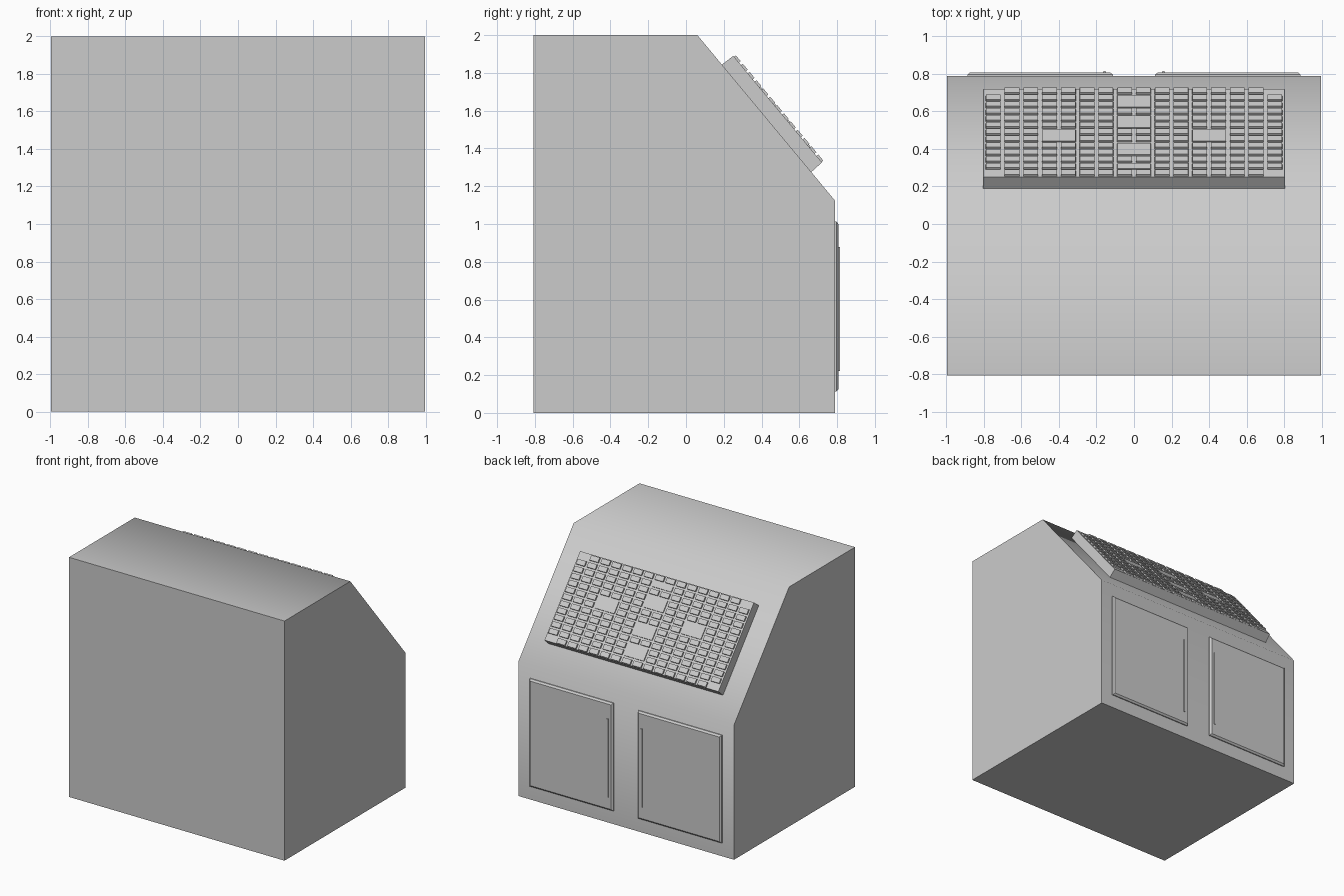
import bpy, bmesh, math
from mathutils import Matrix, Vector

if "Cube" in bpy.data.objects:
    bpy.data.objects.remove(bpy.data.objects["Cube"])

W = 0.995                                  # half width of cabinet
BACK, FACE = -0.808, 0.788                 # y of plain side and door side
KNEE, CREST = (FACE, 1.125), (0.06, 2.0)   # ends of the sloped desk (y, z)


def finish(bm, name, angle=None):
    bmesh.ops.recalc_face_normals(bm, faces=bm.faces)
    me = bpy.data.meshes.new(name)
    bm.to_mesh(me)
    bm.free()
    ob = bpy.data.objects.new(name, me)
    bpy.context.collection.objects.link(ob)
    if angle:
        bpy.ops.object.select_all(action='DESELECT')
        ob.select_set(True)
        bpy.context.view_layer.objects.active = ob
        bpy.ops.object.shade_smooth_by_angle(angle=math.radians(angle))
    return ob


def slab(bm, frame, u0, u1, v0, v1, w0, w1, taper=0.0):
    """Box in a local frame whose outer face is inset by taper."""
    rings = []
    for w, t in ((w0, 0), (w1, taper)):
        pts = [(u0 + t, v0 + t), (u1 - t, v0 + t), (u1 - t, v1 - t), (u0 + t, v1 - t)]
        rings.append([bm.verts.new(frame @ Vector((u, v, w))) for u, v in pts])
    lo, hi = rings
    bm.faces.new(lo[::-1])
    bm.faces.new(hi)
    for i in range(4):
        j = (i + 1) % 4
        bm.faces.new((lo[i], lo[j], hi[j], hi[i]))


# cabinet body: side profile extruded across x
bm = bmesh.new()
profile = [(BACK, 0), (FACE, 0), KNEE, CREST, (BACK, 2)]
side = bm.faces.new([bm.verts.new((-W, y, z)) for y, z in profile])
ext = bmesh.ops.extrude_face_region(bm, geom=[side])['geom']
bmesh.ops.translate(bm, vec=(2 * W, 0, 0),
                    verts=[g for g in ext if isinstance(g, bmesh.types.BMVert)])
finish(bm, "cabinet_body", 60)

# frame on the slope: u across, v up the slope (from panel's lower edge), w outward
up = Vector((0, CREST[0] - KNEE[0], CREST[1] - KNEE[1])).normalized()
out = Vector((0, up.z, -up.y))
origin = Vector((0, *KNEE)) + up * 0.195
slope = Matrix((Vector((1, 0, 0)), up, out)).transposed().to_4x4()
slope.translation = origin

# control panel
LEN, THICK = 0.74, 0.076
bm = bmesh.new()
slab(bm, slope, -0.806, 0.806, 0, LEN, -0.005, THICK, 0.003)
finish(bm, "control_panel")

# keys: 16 columns by 13 rows, with wide plates replacing some of them
PITCH = 0.0569
row_v = lambda r: 0.027 + PITCH * r
CENTRE_ROWS, SCREEN_ROWS = (1, 2, 4, 5, 8, 9, 11), (6, 7)
bm = bmesh.new()
for c in range(8):
    for r in range(13):
        if (c == 0 and r in CENTRE_ROWS) or (c in (3, 4) and r in SCREEN_ROWS) \
                or (c == 7 and r in (0, 12)):
            continue
        for s in (-1, 1):
            u = s * (0.05 + 0.1 * c)
            slab(bm, slope, u - 0.04, u + 0.04, row_v(r) - 0.021, row_v(r) + 0.021,
                 THICK - 0.002, THICK + 0.012, 0.001)
finish(bm, "panel_keys")

# wide display plates
bm = bmesh.new()
plates = [(0, 1, 2), (0, 4, 5), (0, 8, 9), (0, 11, 11), (-0.4, 6, 7), (0.4, 6, 7)]
for u, r0, r1 in plates:
    slab(bm, slope, u - 0.09, u + 0.09, row_v(r0) - 0.021, row_v(r1) + 0.021,
         THICK - 0.002, THICK + 0.007, 0.001)
finish(bm, "display_plates")

# doors with slim vertical handles; frame: u = x, v = z, w = outward (+y)
door_frame = Matrix(((1, 0, 0, 0), (0, 0, 1, FACE), (0, 1, 0, 0), (0, 0, 0, 1)))
for s, label in ((-1, "left"), (1, "right")):
    u0, u1 = sorted((s * 0.113, s * 0.887))
    bm = bmesh.new()
    slab(bm, door_frame, u0, u1, 0.113, 1.013, -0.005, 0.008)
    slab(bm, door_frame, u0, u1, 0.113, 1.013, 0.008, 0.02, 0.014)
    bmesh.ops.remove_doubles(bm, verts=bm.verts, dist=1e-5)
    inner = [f for f in bm.faces if all(abs(v.co.y - FACE - 0.008) < 1e-4 for v in f.verts)]
    bmesh.ops.delete(bm, geom=inner, context='FACES_ONLY')
    finish(bm, label + "_door")
    bm = bmesh.new()
    h = s * 0.157
    slab(bm, door_frame, h - 0.009, h + 0.009, 0.22, 0.88, 0.015, 0.026, 0.003)
    finish(bm, label + "_door_handle")
